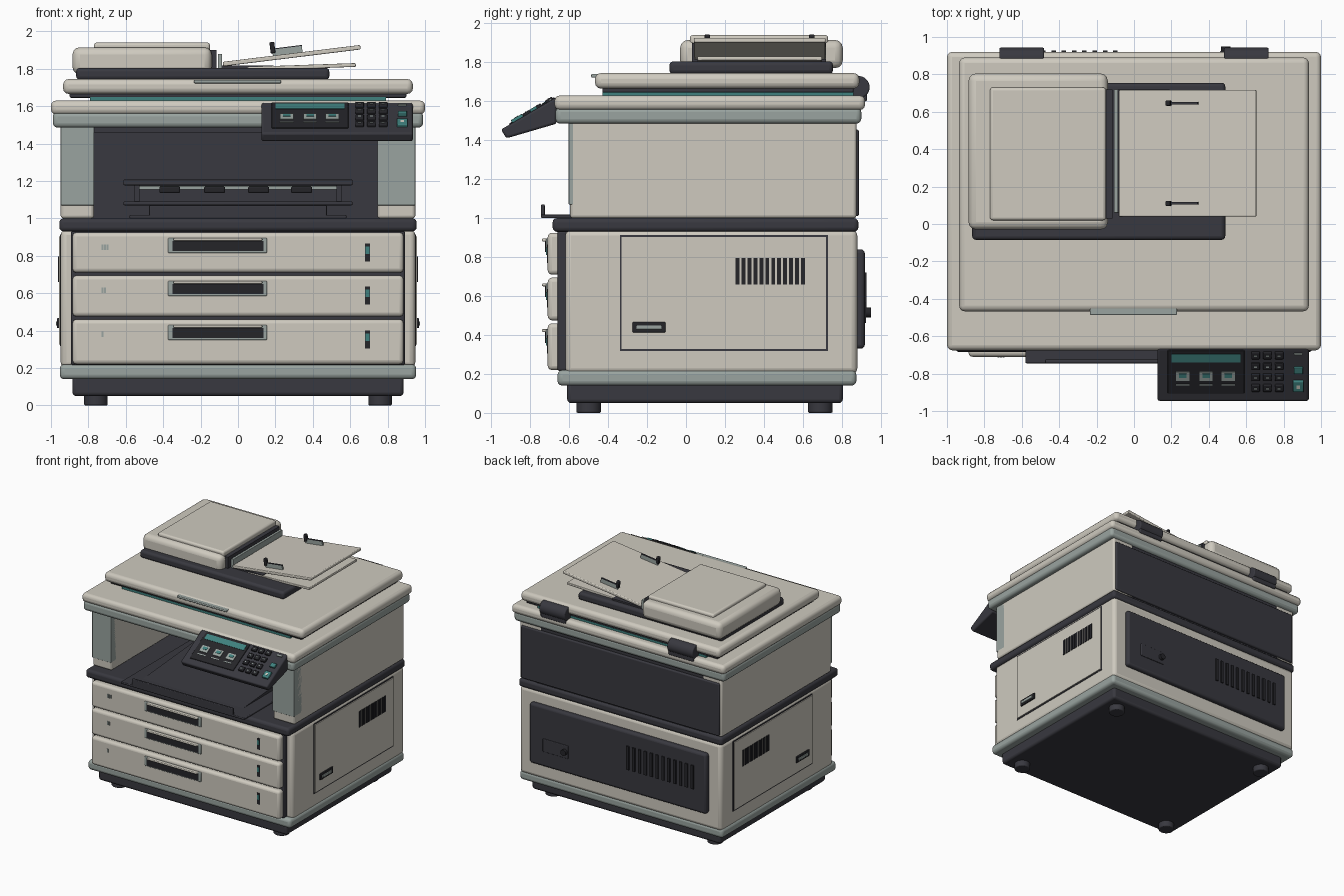
import bpy, bmesh
from math import radians, atan2, pi
from mathutils import Matrix, Vector

default_cube = bpy.data.objects.get("Cube")
if default_cube:
    bpy.data.objects.remove(default_cube, do_unlink=True)


def make_material(name, red, green, blue):
    material = bpy.data.materials.new(name)
    material.use_nodes = True
    colour = (red, green, blue, 1)
    material.diffuse_color = colour
    material.node_tree.nodes["Principled BSDF"].inputs["Base Color"].default_value = colour
    return material


cream = make_material("warm cream plastic", .62, .59, .52)
grey = make_material("cool grey trim", .32, .37, .35)
dark = make_material("charcoal plastic", .04, .04, .05)
black = make_material("black recess", .018, .018, .022)
teal = make_material("teal display", .05, .22, .21)


def finish(name, mesh_builder, material, bevel=0, segments=3):
    mesh = bpy.data.meshes.new(name)
    bmesh.ops.recalc_face_normals(mesh_builder, faces=mesh_builder.faces)
    mesh_builder.to_mesh(mesh)
    mesh_builder.free()
    mesh.materials.append(material)
    part = bpy.data.objects.new(name, mesh)
    bpy.context.collection.objects.link(part)
    if bevel:
        modifier = part.modifiers.new("rounded edges", "BEVEL")
        modifier.width = bevel
        modifier.segments = segments
        modifier.limit_method = "ANGLE"
    bpy.ops.object.select_all(action="DESELECT")
    part.select_set(True)
    bpy.context.view_layer.objects.active = part
    bpy.ops.object.shade_smooth_by_angle(angle=radians(35))
    return part


def box(name, x, y, z, material, bevel=0, place=None):
    """Box between (low, high) limits; a single number means a symmetric span."""
    spans = [s if isinstance(s, tuple) else (-s, s) for s in (x, y, z)]
    builder = bmesh.new()
    bmesh.ops.create_cube(builder, size=1)
    for vertex in builder.verts:
        vertex.co = [(low + high) / 2 + c * (high - low) for c, (low, high) in zip(vertex.co, spans)]
    if place:
        builder.transform(place)
    return finish(name, builder, material, bevel)


def around(centre, half):
    return (centre - half, centre + half)


def cylinder(name, centre, radius, length, material, turn=None, bevel=0):
    builder = bmesh.new()
    bmesh.ops.create_cone(builder, cap_ends=True, segments=32, radius1=radius, radius2=radius, depth=length)
    builder.transform(Matrix.Translation(centre) @ (turn or Matrix()))
    return finish(name, builder, material, bevel)


def prism(name, profile, x, material, bevel=0):
    """Side profile of (y, z) points pulled along x."""
    builder = bmesh.new()
    face = builder.faces.new([builder.verts.new((x[0], *point)) for point in profile])
    pulled = bmesh.ops.extrude_face_region(builder, geom=[face])["geom"]
    moved = [item for item in pulled if isinstance(item, bmesh.types.BMVert)]
    bmesh.ops.translate(builder, verts=moved, vec=(x[1] - x[0], 0, 0))
    return finish(name, builder, material, bevel)


along_x = Matrix.Rotation(pi / 2, 4, "Y")

# Feet, plinth and lower cabinet
for x in (-.76, .76):
    for y in (-.5, .69):
        cylinder("foot", (x, y, .035), .063, .07, dark, bevel=.008)
box("plinth", .885, (-.61, .805), (.05, .16), dark, bevel=.02)
box("base_trim", .953, (-.66, .875), (.14, .22), grey, bevel=.025)
box("lower_cabinet", .948, (-.62, .88), (.2, .94), cream, bevel=.03)
box("drawer_surround", .893, (-.66, -.6), (.215, .935), dark, bevel=.012)
box("deck", .955, (-.685, .885), (.93, 1), dark, bevel=.022)

# Paper drawers with handles, level gauges and size marks
for index, (low, high) in enumerate([(.22, .46), (.475, .695), (.71, .925)]):
    box("drawer", .885, (-.71, -.63), (low, high), cream, bevel=.022)
    top = high - .03
    handle = (-.375, .155)
    box("handle_frame", handle, (-.72, -.7), (top - .08, top), grey, bevel=.006)
    box("handle_recess", (-.35, .135), (-.724, -.7), (top - .07, top - .015), black)
    box("handle_grip", (-.345, .13), (-.74, -.7), (top - .015, top), cream, bevel=.006)
    box("level_gauge", (.68, .705), (-.715, -.7), (top - .125, top - .03), black)
    box("gauge_level", (.683, .702), (-.718, -.7), (top - .085, top - .045), teal)
    for mark in range(index + 1):
        box("size_mark", around(-.725 + mark * .014, .005), (-.713, -.7), (top - .065, top - .035), grey)

# Side doors, mirrored
for side in (-1, 1):
    flip = Matrix.Diagonal((side, 1, 1, 1))
    box("side_door_gap", (.9, .951), (-.34, .728), (.317, .913), dark, place=flip)
    box("side_door", (.9, .958), (-.33, .718), (.327, .903), cream, place=flip)
    box("latch_frame", (.9, .968), (-.275, -.105), (.413, .467), black, bevel=.005, place=flip)
    box("latch_pull", (.9, .974), (-.255, -.125), (.428, .45), grey, bevel=.004, place=flip)
    for slot in range(12):
        box("side_vent", (.9, .963), around(.265 + slot * .0305, .01), (.66, .795), black, place=flip)

# Rear service panel
box("rear_panel", .83, (.86, .918), (.33, .84), dark, bevel=.02)
box("rear_latch", (.46, .7), (.9, .925), (.46, .57), dark, bevel=.006)
cylinder("rear_latch_knob", (.49, .925, .515), .025, .05, black, Matrix.Rotation(pi / 2, 4, "X"))
for slot in range(12):
    box("rear_vent", around(-.1 - slot * .055, .012), (.9, .928), (.52, .72), black)

# Upper body around the output bay
body_front = -.595
for side, inner, name in ((-1, -.77, "right"), (1, .745, "left")):
    span = tuple(sorted((side * .948, inner)))
    box(name + "_side_wall", span, (body_front, .875), (1, 1.5), cream, bevel=.015)
    box(name + "_column_face", span, (body_front - .008, -.5), (1.07, 1.49), grey, bevel=.004)
box("bay_back", .8, (.2, .87), (1, 1.49), dark)
box("bay_ceiling", .8, (body_front, .3), (1.46, 1.5), dark)
box("rear_upper_panel", .93, (.86, .888), (1.01, 1.455), dark, bevel=.01)

# Output tray and exit rollers
box("tray_floor", .58, (-.745, .2), (1, 1.018), dark, bevel=.006)
box("tray_lip", .475, (-.745, -.725), (1, 1.07), dark, bevel=.006)
prism("tray_slope", [(-.6, 1.018), (.2, 1.018), (.2, 1.08)], (-.47, .47), dark)
box("exit_guide_top", .613, (.08, .2), (1.177, 1.207), dark, bevel=.006)
box("exit_guide_bottom", .613, (.1, .2), (1.07, 1.09), dark, bevel=.006)
box("exit_paper_bar", .53, (.14, .2), (1.155, 1.172), grey)
for side in (-1, 1):
    box("exit_guide_post", around(side * .54, .013), (.12, .2), (1.08, 1.18), dark)
for x in (-.365, -.125, .11, .34):
    box("exit_roller", around(x, .056), (.09, .2), (1.135, 1.17), black, bevel=.008)

# Scanner bed and lid
box("scanner_trim", .99, (-.67, .9), (1.485, 1.57), grey, bevel=.025)
box("scanner_bed", 1, (-.675, .92), (1.555, 1.63), cream, bevel=.028)
box("scan_glass", .79, (-.43, .86), (1.62, 1.648), teal)
box("lid_gasket", .9, (-.43, .86), (1.645, 1.675), dark, bevel=.008)
box("lid", .935, (-.467, .89), (1.665, 1.745), cream, bevel=.03)
box("lid_handle", (-.235, .23), (-.487, -.44), (1.722, 1.74), grey, bevel=.006)
for x in (-.6, .6):
    cylinder("hinge_barrel", (x, .885, 1.672), .058, .24, dark, along_x, bevel=.008)
    box("hinge_leaf", around(x, .117), (.87, .93), (1.6, 1.68), dark, bevel=.01)

# Document feeder
box("feeder_base", (-.865, .488), (-.085, .755), (1.74, 1.805), dark, bevel=.02)
box("feeder_body", (-.885, -.14), (-.03, .805), (1.77, 1.915), cream, bevel=.04)
box("feeder_cover", (-.77, -.15), (.02, .73), (1.89, 1.94), cream, bevel=.015)
box("feeder_slot", (-.16, -.115), (.03, .72), (1.8, 1.9), dark)
box("feed_gate", (-.108, -.085), (.06, .72), (1.8, 1.88), grey, bevel=.004)
box("feed_gate_base", (-.1, .19), (.06, .72), (1.795, 1.818), dark)


def tray_frame(x, z, slope):
    return Matrix.Translation((x, .378, z)) @ Matrix.Rotation(-radians(slope), 4, "Y")


upper = tray_frame(-.08, 1.825, 7)
box("feeder_tray", (0, .74), .338, (-.012, .012), cream, bevel=.006, place=upper)
box("eject_tray", (0, .58), .32, (-.01, .01), cream, bevel=.005, place=tray_frame(.05, 1.8, 2))
for y in (-.268, .268):
    box("paper_guide", (.27, .43), around(y, .007), (.01, .045), grey, place=upper)
    box("paper_guide_cap", (.27, .43), around(y, .007), (.045, .05), dark, place=upper)
    box("paper_guide_knob", (.26, .286), around(y, .014), (.025, .085), black, bevel=.006, place=upper)

# Control panel, with details laid on its sloping face
back_edge, front_edge = Vector((-.665, 1.622)), Vector((-.95, 1.455))
prism("control_panel", [back_edge, front_edge, (-.922, 1.41), (-.665, 1.485)], (.125, .935), dark, bevel=.012)
slope = back_edge - front_edge
tilt = atan2(slope.y, slope.x)
stretch = slope.length / slope.x
panel = Matrix.Translation((0, *back_edge)) @ Matrix.Rotation(tilt, 4, "X")


def panel_plate(name, x, y, height, material, bevel=0):
    along = tuple((value - back_edge.x) * stretch for value in y)
    box(name, x, along, (-.01, height), material, bevel, panel)


panel_plate("screen_surround", (.18, .59), (-.905, -.675), .006, black, bevel=.004)
panel_plate("display", (.2, .57), (-.735, -.692), .009, teal)
for x in (.26, .385, .505):
    panel_plate("mode_key", around(x, .036), (-.835, -.785), .011, grey)
    panel_plate("mode_key_light", around(x, .02), (-.815, -.795), .014, teal)
    panel_plate("mode_label", around(x, .036), (-.86, -.853), .008, grey)
for column in range(3):
    for row in range(4):
        key_x, key_y = .65 + column * .063, -.7 - row * .058
        panel_plate("number_key", around(key_x, .023), around(key_y, .018), .014, black, bevel=.005)
        panel_plate("number_key_mark", around(key_x, .008), around(key_y, .003), .016, grey)
panel_plate("power_light", (.855, .9), (-.7, -.69), .008, grey)
panel_plate("clear_key", (.855, .903), (-.797, -.763), .014, teal, bevel=.004)
panel_plate("start_key", (.85, .907), (-.892, -.835), .016, teal, bevel=.005)
panel_plate("start_key_mark", (.87, .887), (-.872, -.855), .018, cream)
